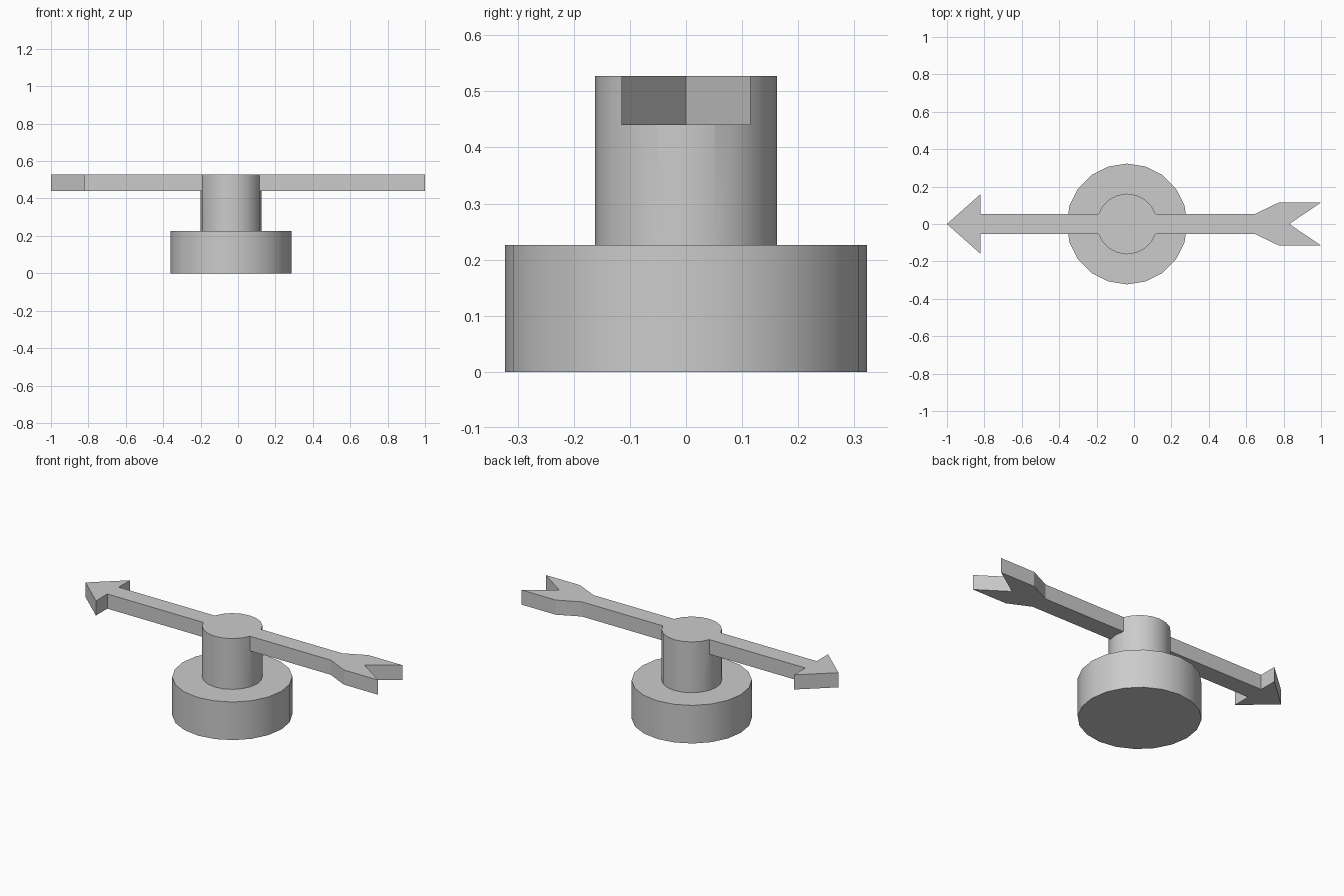
import bpy, bmesh
from math import cos, sin, tau, radians

if "Cube" in bpy.data.objects:
    bpy.data.objects.remove(bpy.data.objects["Cube"])

SIDES = 20
CENTRE_X = -0.0375
TOP = 0.527


def make_object(name, bm):
    bmesh.ops.recalc_face_normals(bm, faces=bm.faces)
    mesh = bpy.data.meshes.new(name)
    bm.to_mesh(mesh)
    bm.free()
    obj = bpy.data.objects.new(name, mesh)
    bpy.context.collection.objects.link(obj)
    return obj


def lathe(name, profile):
    """Closed solid of revolution from (radius, z) points."""
    bm = bmesh.new()
    rings = [[bm.verts.new((CENTRE_X + r * cos(tau * i / SIDES), r * sin(tau * i / SIDES), z))
              for i in range(SIDES)] for r, z in profile]
    for low, high in zip(rings, rings[1:]):
        for i in range(SIDES):
            j = (i + 1) % SIDES
            bm.faces.new((low[i], low[j], high[j], high[i]))
    bm.faces.new(rings[0])
    bm.faces.new(rings[-1])
    return make_object(name, bm)


def extrude_outline(name, outline, z0, z1):
    bm = bmesh.new()
    face = bm.faces.new([bm.verts.new((x, y, z0)) for x, y in outline])
    new = bmesh.ops.extrude_face_region(bm, geom=[face], use_keep_orig=True)
    verts = [g for g in new["geom"] if isinstance(g, bmesh.types.BMVert)]
    bmesh.ops.translate(bm, verts=verts, vec=(0, 0, z1 - z0))
    return make_object(name, bm)


# Round base with the narrower post on top
pointer = lathe("base_post_and_arrow", [(0.323, 0), (0.323, 0.226), (0.162, 0.226), (0.162, TOP)])

# Arrow: half outline from tip to tail notch, mirrored across y
half = [(-0.82, 0.16), (-0.82, 0.053), (0.645, 0.053), (0.775, 0.115), (1.0, 0.115)]
outline = [(-1.0, 0)] + half + [(0.83, 0)] + [(x, -y) for x, y in reversed(half)]
arrow = extrude_outline("arrow", outline, 0.44, TOP)

# Join the arrow flush into the post
mod = pointer.modifiers.new("join_arrow", "BOOLEAN")
mod.operation = "UNION"
mod.solver = "EXACT"
mod.object = arrow
bpy.context.view_layer.objects.active = pointer
pointer.select_set(True)
bpy.ops.object.modifier_apply(modifier=mod.name)
bpy.data.objects.remove(arrow)
bpy.ops.object.shade_smooth_by_angle(angle=radians(25))
